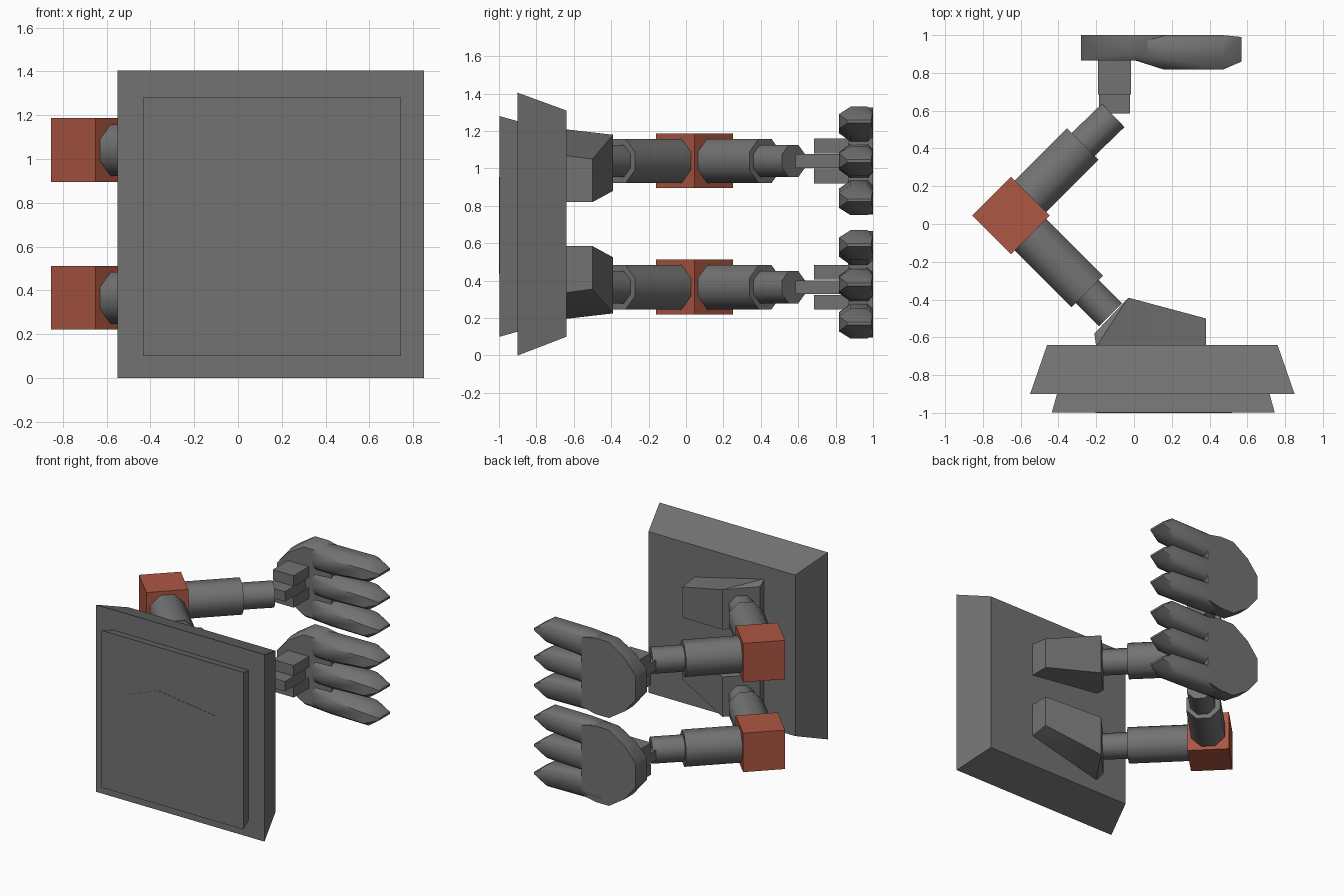
import bpy, bmesh, math
from mathutils import Vector

if "Cube" in bpy.data.objects:
    bpy.data.objects.remove(bpy.data.objects["Cube"])


def material(name, col):
    m = bpy.data.materials.new(name)
    m.diffuse_color = (*col, 1)
    m.use_nodes = True
    m.node_tree.nodes["Principled BSDF"].inputs["Base Color"].default_value = m.diffuse_color
    return m


GREY = material("dark_grey_metal", (0.17, 0.17, 0.17))
RED = material("rust_red", (0.42, 0.095, 0.055))


def finish(name, bm, mat=GREY, angle=40):
    bmesh.ops.recalc_face_normals(bm, faces=bm.faces)
    me = bpy.data.meshes.new(name)
    bm.to_mesh(me)
    bm.free()
    me.materials.append(mat)
    ob = bpy.data.objects.new(name, me)
    bpy.context.collection.objects.link(ob)
    bpy.ops.object.select_all(action='DESELECT')
    ob.select_set(True)
    bpy.context.view_layer.objects.active = ob
    bpy.ops.object.shade_smooth_by_angle(angle=math.radians(angle))
    return ob


def hull(name, pts, mat=GREY, angle=40):
    bm = bmesh.new()
    for p in pts:
        bm.verts.new(p)
    r = bmesh.ops.convex_hull(bm, input=bm.verts[:])
    loose = [v for v in bm.verts if not v.link_faces]
    bmesh.ops.delete(bm, geom=loose, context='VERTS')
    bmesh.ops.dissolve_limit(bm, angle_limit=0.01, verts=bm.verts[:], edges=bm.edges[:])
    return finish(name, bm, mat, angle)


def rect(x0, x1, y, z0, z1):
    return [(x, y, z) for x in (x0, x1) for z in (z0, z1)]


def box(name, x0, x1, y0, y1, z0, z1):
    return hull(name, rect(x0, x1, y0, z0, z1) + rect(x0, x1, y1, z0, z1))


def rod(name, a, b, half, sides=8):
    """Octagonal rod with flats on top; half is the distance to a flat."""
    a, b = Vector(a), Vector(b)
    d = (b - a).normalized()
    up = Vector((0, 0, 1))
    side = d.cross(up)
    r = half / math.cos(math.pi / sides)
    pts = []
    for c in (a, b):
        for i in range(sides):
            t = 2 * math.pi * (i + 0.5) / sides
            pts.append(c + side * r * math.cos(t) + up * r * math.sin(t))
    return hull(name, pts, angle=50)


# Mounting plate, front panel and its six-sided inlay
hull("wall_plate", rect(-0.55, 0.85, -0.9, 0, 1.405) + rect(-0.46, 0.76, -0.64, 0.1, 1.31))
hull("front_panel", rect(-0.435, 0.745, -0.998, 0.1, 1.28) + rect(-0.405, 0.715, -0.89, 0.13, 1.25))
inlay = [(-0.205, 0.53), (-0.205, 0.86), (0.03, 0.955), (0.52, 0.89), (0.52, 0.5), (0.03, 0.435)]
hull("panel_inlay", [(x, y, z) for x, z in inlay for y in (-1.0, -0.995)])


def hand(tag, zc):
    # Palm
    outline = [(-0.28, 0.09), (-0.19, 0.2), (-0.06, 0.285), (0.05, 0.285), (0.17, 0.26)]
    hull("palm_" + tag, [(x, y, zc + s * h * k) for x, h in outline
                         for y, k in ((0.865, 0.9), (0.9, 1), (1.0, 1)) for s in (-1, 1)])
    # Three fingers with wedge tips
    for i in (-1, 0, 1):
        pts = []
        for x, off, w, front in ((0.0, 0.19, 0.085, 0.868), (0.16, 0.195, 0.092, 0.817),
                                 (0.47, 0.21, 0.08, 0.817)):
            for y, k in ((front, 0.5), (0.88, 1), (0.97, 1), (1.0, 0.7)):
                pts += [(x, y, zc + i * off + s * w * k) for s in (-1, 1)]
        for y in (0.86, 0.99):
            pts += [(0.57, y, zc + i * 0.21 + s * 0.008) for s in (-1, 1)]
        hull(f"finger_{tag}_{i + 2}", pts, angle=50)


# Both arms: mirrored brackets, identical limbs and hands
for tag, zc, hz, flip in (("upper", 1.04, 1.04, False), ("lower", 0.365, 0.38, True)):
    # Bracket on the plate, leaning towards the middle
    sections = [(-0.2, -0.65, 0.89, 1.21), (-0.21, -0.58, 0.89, 1.18), (-0.03, -0.39, 0.88, 1.18),
                (0.38, -0.5, 0.82, 1.05), (0.38, -0.65, 0.82, 1.07)]
    hull("bracket_" + tag, [(x, y, 1.405 - z if flip else z)
                            for x, y, a, b in sections for z in (a, b)])
    # Red elbow block
    ex, ey, r = -0.65, 0.045, 0.205
    hull("elbow_" + tag, [(ex + dx * r, ey + dy * r, zc + dz) for dx, dy in
                          ((1, 0), (-1, 0), (0, 1), (0, -1)) for dz in (-0.145, 0.147)], RED)
    # Telescoping limbs
    e = (ex, ey, zc)
    rod("rear_sleeve_" + tag, e, (-0.272, 0.423, zc), 0.118)
    rod("rear_rod_" + tag, (-0.4, 0.295, zc), (-0.11, 0.575, zc), 0.086)
    rod("front_sleeve_" + tag, e, (-0.248, -0.357, zc), 0.118)
    rod("front_rod_" + tag, (-0.4, -0.205, zc), (-0.125, -0.48, zc), 0.086)
    # Wrist tongue and fork
    box("wrist_tongue_" + tag, -0.185, -0.02, 0.585, 0.83, zc - 0.037, zc + 0.037)
    for s, n in ((-1, "low"), (1, "high")):
        a, b = sorted((zc + s * 0.041, zc + s * 0.12))
        box(f"wrist_fork_{n}_{tag}", -0.19, -0.017, 0.685, 0.88, a, b)
    hand(tag, hz)
